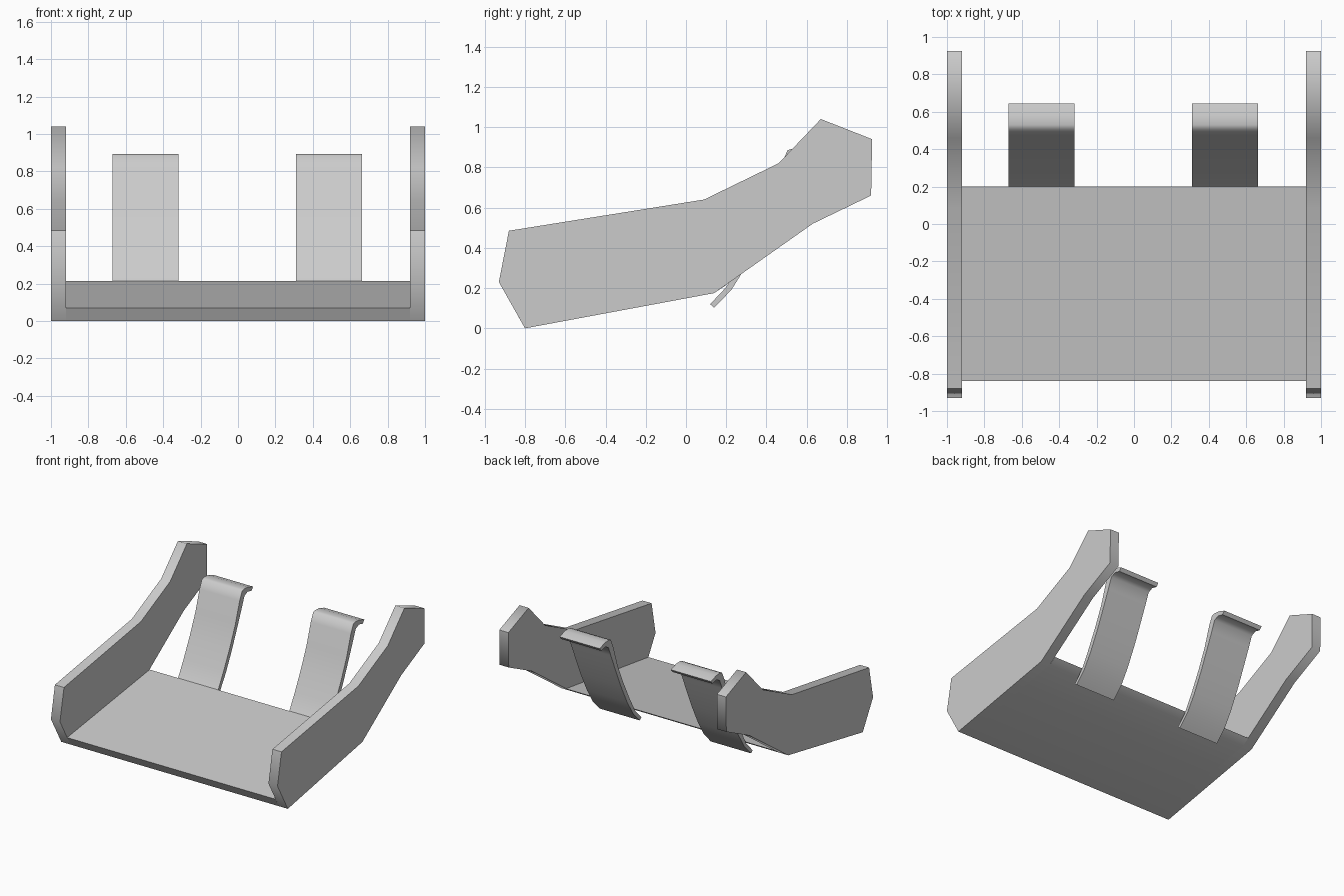
import bpy
import bmesh
from math import radians

cube = bpy.data.objects.get("Cube")
if cube:
    bpy.data.objects.remove(cube, do_unlink=True)

grey = bpy.data.materials.new("plain_grey")
grey.use_nodes = True
colour = (0.6, 0.6, 0.6, 1)
grey.diffuse_color = colour
grey.node_tree.nodes["Principled BSDF"].inputs["Base Color"].default_value = colour


def extrude_profile(name, profile, x0, x1, smooth_angle):
    """Sweep a (y, z) outline from x0 to x1."""
    bm = bmesh.new()
    face = bm.faces.new([bm.verts.new((x0, y, z)) for y, z in profile])
    result = bmesh.ops.extrude_face_region(bm, geom=[face])
    moved = [v for v in result["geom"] if isinstance(v, bmesh.types.BMVert)]
    bmesh.ops.translate(bm, verts=moved, vec=(x1 - x0, 0, 0))
    bmesh.ops.recalc_face_normals(bm, faces=bm.faces)
    mesh = bpy.data.meshes.new(name)
    bm.to_mesh(mesh)
    bm.free()
    mesh.materials.append(grey)
    obj = bpy.data.objects.new(name, mesh)
    bpy.context.collection.objects.link(obj)
    bpy.ops.object.select_all(action="DESELECT")
    obj.select_set(True)
    bpy.context.view_layer.objects.active = obj
    bpy.ops.object.shade_smooth_by_angle(angle=radians(smooth_angle))
    return obj


# Side panels with a raised rear arm
panel = [(-0.93, 0.23), (-0.88, 0.485), (0.09, 0.64), (0.46, 0.82), (0.67, 1.04),
         (0.925, 0.94), (0.92, 0.66), (0.63, 0.52), (0.14, 0.175), (-0.80, 0.0)]
for side, sign in (("left", 1), ("right", -1)):
    extrude_profile(side + "_side_panel", panel, sign * 0.92, sign * 1.0, 69)

# Sloping floor plate between the panels
floor = [(-0.80, 0.0), (-0.84, 0.07), (0.20, 0.215), (0.14, 0.175)]
extrude_profile("floor_plate", floor, -0.92, 0.92, 30)

# Curved hooks behind the floor: front outline upwards, back outline downwards
hook_front = [(0.12, 0.12), (0.20, 0.205), (0.27, 0.33), (0.35, 0.49), (0.42, 0.65),
              (0.475, 0.82), (0.505, 0.885), (0.53, 0.893), (0.58, 0.89), (0.645, 0.868)]
hook_back = [(0.625, 0.843), (0.575, 0.855), (0.535, 0.835), (0.505, 0.76), (0.45, 0.63),
             (0.38, 0.47), (0.30, 0.31), (0.225, 0.19), (0.14, 0.103)]
for side, centre in (("left", 0.487), ("right", -0.495)):
    extrude_profile(side + "_hook", hook_front + hook_back,
                    centre - 0.177, centre + 0.177, 50)
